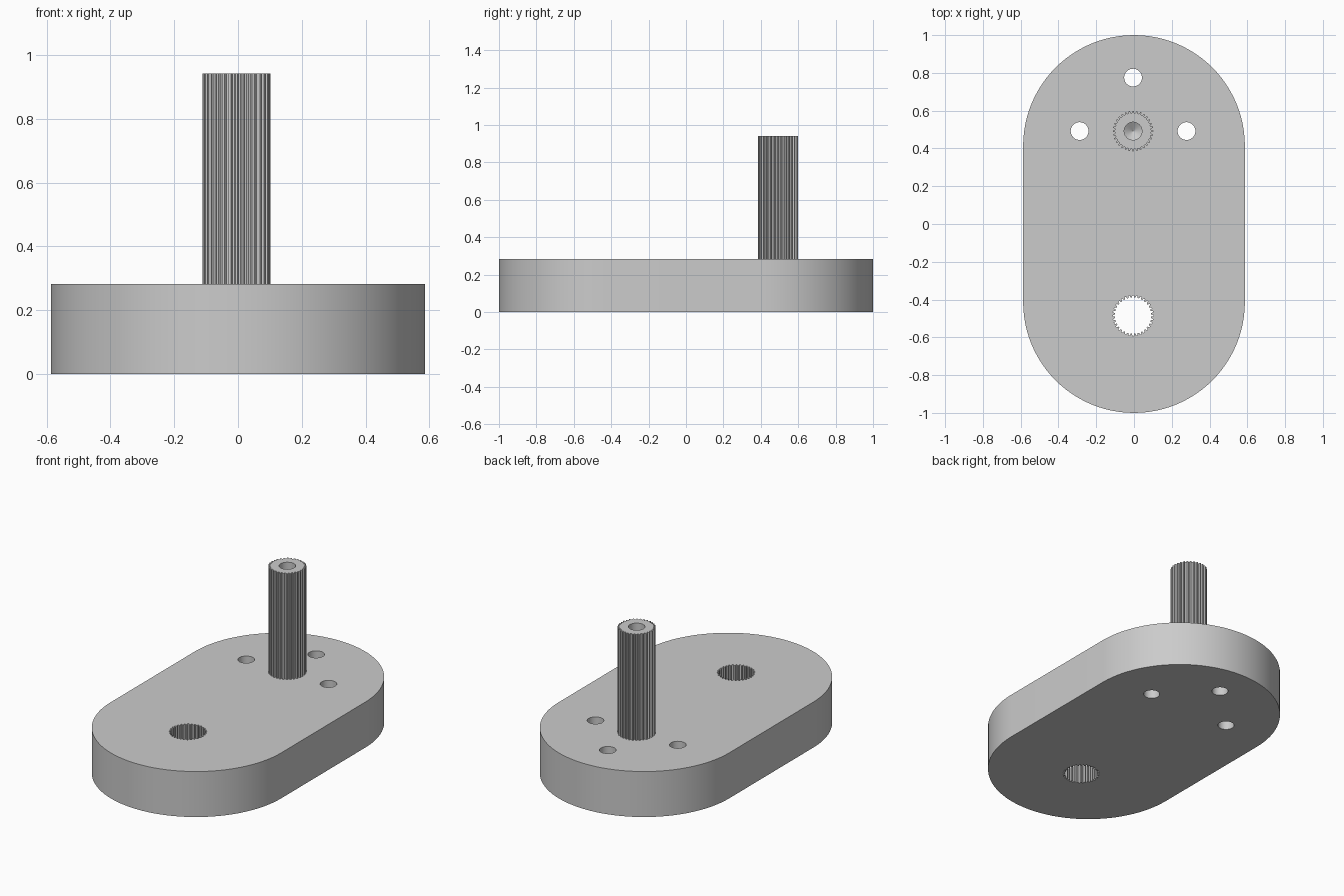
import bpy, bmesh
from math import cos, sin, pi, radians

cube = bpy.data.objects.get("Cube")
if cube:
    bpy.data.objects.remove(cube, do_unlink=True)

HALF_WIDTH, PLATE_TOP, SHAFT_TOP = 0.587, 0.283, 0.942
AXIS_X, SHAFT_Y, SOCKET_Y = -0.005, 0.492, -0.485
HOLE_RADIUS, HOLE_OFFSET = 0.047, 0.283
TEETH = 32

steel = bpy.data.materials.new("plain_grey")
steel.use_nodes = True
grey = (0.6, 0.6, 0.6, 1)
steel.diffuse_color = grey
steel.node_tree.nodes["Principled BSDF"].inputs["Base Color"].default_value = grey


def circle(radius, count=48):
    return [(radius * cos(2 * pi * i / count), radius * sin(2 * pi * i / count))
            for i in range(count)]


def stadium(radius, half_length, count=48):
    """Two half circles joined by straight sides."""
    shift = half_length - radius
    points = []
    for start, y in ((0, shift), (pi, -shift)):
        for i in range(count + 1):
            a = start + pi * i / count
            points.append((radius * cos(a), y + radius * sin(a)))
    return points


def spline(outer, inner):
    """Toothed outline with flat crests and roots."""
    points = []
    for i in range(TEETH):
        for part, radius in ((-0.32, inner), (-0.16, outer), (0.16, outer), (0.32, inner)):
            a = 2 * pi * (i + part) / TEETH
            points.append((radius * cos(a), radius * sin(a)))
    return points


def loft(name, outline, levels, x=0, y=0):
    """Stack scaled copies of an outline at (height, scale) levels."""
    bm = bmesh.new()
    rings = [[bm.verts.new((px * s + x, py * s + y, z)) for px, py in outline]
             for z, s in levels]
    count = len(outline)
    for low, high in zip(rings, rings[1:]):
        for i in range(count):
            j = (i + 1) % count
            bm.faces.new((low[i], low[j], high[j], high[i]))
    bm.faces.new(rings[0][::-1])
    bm.faces.new(rings[-1])
    mesh = bpy.data.meshes.new(name)
    bm.to_mesh(mesh)
    bm.free()
    mesh.materials.append(steel)
    obj = bpy.data.objects.new(name, mesh)
    bpy.context.collection.objects.link(obj)
    return obj


def finish(obj, cutters, angle):
    """Cut the holes, discard the cutters and smooth the curved sides."""
    bpy.ops.object.select_all(action='DESELECT')
    bpy.context.view_layer.objects.active = obj
    obj.select_set(True)
    for cutter in cutters:
        cutter.hide_render = True
        mod = obj.modifiers.new("cut", 'BOOLEAN')
        mod.operation, mod.solver, mod.object = 'DIFFERENCE', 'EXACT', cutter
        bpy.ops.object.modifier_apply(modifier=mod.name)
        bpy.data.objects.remove(cutter, do_unlink=True)
    bpy.ops.object.shade_smooth_by_angle(angle=radians(angle))


# Round-ended plate with three pin holes and a toothed socket
through = [(-0.1, 1), (PLATE_TOP + 0.1, 1)]
teeth = spline(0.107, 0.096)
plate = loft("plate", stadium(HALF_WIDTH, 1), [(0, 1), (PLATE_TOP, 1)])
cutters = [loft("socket_cutter", teeth, through, AXIS_X, SOCKET_Y)]
for dx, dy in ((-1, 0), (1, 0), (0, 1)):
    cutters.append(loft("pin_hole_cutter", circle(HOLE_RADIUS), through,
                        AXIS_X + dx * HOLE_OFFSET, SHAFT_Y + dy * HOLE_OFFSET))
finish(plate, cutters, 30)

# Splined shaft with a drilled, cone-bottomed hole in its end
shaft = loft("splined_shaft", teeth, [(PLATE_TOP - 0.01, 1), (SHAFT_TOP, 1)], AXIS_X, SHAFT_Y)
drill = loft("drill_cutter", circle(HOLE_RADIUS),
             [(SHAFT_TOP - 0.24, 0.01), (SHAFT_TOP - 0.21, 1), (SHAFT_TOP + 0.1, 1)],
             AXIS_X, SHAFT_Y)
finish(shaft, [drill], 20)
